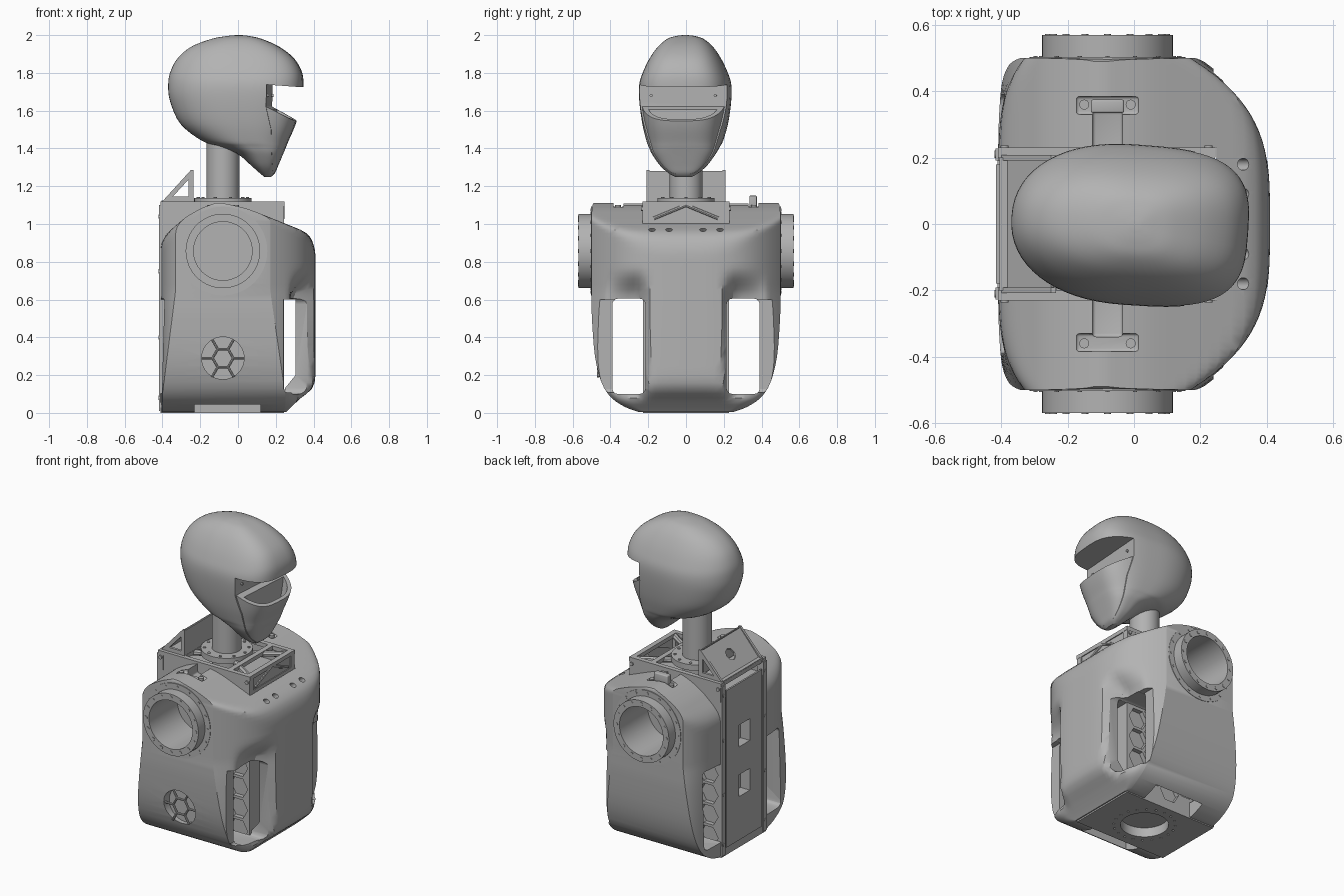
import bpy, bmesh, math
from mathutils import Vector, Matrix

cube = bpy.data.objects.get("Cube")
if cube:
    bpy.data.objects.remove(cube)

grey = bpy.data.materials.new("light_grey")
grey.use_nodes = True
grey.diffuse_color = (0.45, 0.45, 0.45, 1)
grey.node_tree.nodes["Principled BSDF"].inputs["Base Color"].default_value = (0.45, 0.45, 0.45, 1)


# ---- helpers ----
def finish(name, bm):
    bmesh.ops.recalc_face_normals(bm, faces=bm.faces)
    me = bpy.data.meshes.new(name)
    bm.to_mesh(me)
    bm.free()
    me.materials.append(grey)
    ob = bpy.data.objects.new(name, me)
    bpy.context.collection.objects.link(ob)
    return ob


def loft(name, rings, closed=False):
    bm = bmesh.new()
    loops = [[bm.verts.new(p) for p in r] for r in rings]
    n = len(loops[0])
    pairs = list(zip(loops, loops[1:]))
    if closed:
        pairs.append((loops[-1], loops[0]))
    else:
        bm.faces.new(loops[0])
        bm.faces.new(loops[-1])
    for a, b in pairs:
        for i in range(n):
            j = (i + 1) % n
            bm.faces.new((a[i], a[j], b[j], b[i]))
    return finish(name, bm)


def prism(name, pts, y0, y1):
    return loft(name, [[(x, y, z) for x, z in pts] for y in (y0, y1)])


def disc(x, z, r, n=64):
    return [(x + r * math.cos(math.tau * i / n), z + r * math.sin(math.tau * i / n)) for i in range(n)]


def tube(name, x, z, r_out, r_in, y0, y1):
    walls = ((r_out, y0), (r_out, y1), (r_in, y1), (r_in, y0))
    return loft(name, [[(px, y, pz) for px, pz in disc(x, z, r)] for r, y in walls], closed=True)


def box(name, lo, hi, bevel=0.0):
    bm = bmesh.new()
    bmesh.ops.create_cube(bm, size=1)
    for v in bm.verts:
        v.co = [l + (c + 0.5) * (h - l) for l, h, c in zip(lo, hi, v.co)]
    if bevel:
        bmesh.ops.bevel(bm, geom=bm.edges[:], offset=bevel, segments=3, affect='EDGES', profile=0.5)
    return finish(name, bm)


def rod(name, a, b, r, sides=48):
    a, b = Vector(a), Vector(b)
    bm = bmesh.new()
    bmesh.ops.create_cone(bm, cap_ends=True, segments=sides, radius1=r, radius2=r, depth=(b - a).length)
    turn = Vector((0, 0, 1)).rotation_difference(b - a).to_matrix().to_4x4()
    bm.transform(Matrix.Translation((a + b) / 2) @ turn)
    return finish(name, bm)


def cut(ob, tool, op='DIFFERENCE'):
    mod = ob.modifiers.new("cut", 'BOOLEAN')
    mod.object, mod.operation, mod.solver = tool, op, 'EXACT'
    bpy.context.view_layer.objects.active = ob
    bpy.ops.object.modifier_apply(modifier=mod.name)
    bpy.data.objects.remove(tool)


def spline(rows, steps):
    out = []
    for i in range(len(rows) - 1):
        p = [rows[max(0, min(len(rows) - 1, i + k))] for k in (-1, 0, 1, 2)]
        for t in (s / steps for s in range(steps)):
            out.append([b + t * ((c - a) + t * ((2 * a - 5 * b + 4 * c - d) + t * (3 * (b - c) + d - a))) / 2
                        for a, b, c, d in zip(*p)])
    return out + [list(rows[-1])]


def smin(a, b, k=0.05):
    h = max(k - abs(a - b), 0) / k
    return min(a, b) - h * h * k / 4


def ramp(a, b, v):
    t = max(0, min(1, (v - a) / (b - a)))
    return t * t * (3 - 2 * t)


# ---- torso shell: height, back limit, front limit, half width ----
torso_rows = [(.005, -.5, .255, .25), (.03, -.5, .28, .32), (.08, -.5, .335, .395), (.16, -.5, .43, .447),
              (.3, -.5, .5, .482), (.5, -.5, .5, .498), (.6, -.5, .5, .5), (.68, -.5, .5, .5), (.77, -.5, .5, .5),
              (.87, -.45, .43, .5), (.95, -.375, .365, .5), (1.0, -.32, .255, .5), (1.04, -.27, .155, .5),
              (1.08, -.2, .05, .498), (1.1, -.15, -.03, .495), (1.11, -.12, -.08, .49)]


def torso_ring(z, back, front, half):
    us = [math.sin(math.pi / 2 * (i / 24 - 1)) for i in range(49)]
    square = max(0, min(1, (.65 - z) / .55))  # corners get squarer towards the base
    bulge, tuck = .24 - .08 * square, .08 - .07 * square
    fr, bk = [], []
    for u in us:
        x = smin(.41 - bulge * abs(u) ** 3.4, front)
        # hollow beside the chest panel, under the shoulder
        dent = ramp(.77, .6, z) * ramp(.04, .16, z) * ramp(.19, .27, abs(u) * half)
        fr.append((x + (min(x, .275) - x) * dent, u * half, z))
        bk.insert(0, (-smin(.41 - tuck * abs(u) ** 5, -back), u * half, z))
    return fr + bk


shell = loft("torso_shell", [torso_ring(*r) for r in spline(torso_rows, 3)])
AX, AZ = -.08, .857
cut(shell, box("c", (-.6, -.231, -.1), (.248, .231, 1.3)))
cut(shell, prism("c", [(.24, .12), (.305, .2), (.305, .6), (.24, .6)], -.7, .7))
for s in (-1, 1):
    def span(a, b):
        return (min(s * a, s * b), max(s * a, s * b))
    y0, y1 = span(.215, .39)
    cut(shell, box("c", (-.6, y0, .1), (.6, y1, .605), .03))
    y0, y1 = span(.219, .7)
    cut(shell, box("c", (.245, y0, .107), (.7, y1, .597), .02))
    # bottom notch
    y0, y1 = span(.21, .345)
    cut(shell, box("c", (-.23, y0, -.1), (.12, y1, .15)))
    # arm socket, shoulder pocket, chest holes
    cut(shell, prism("c", disc(AX, AZ, .156), *span(.28, .7)))
    y0, y1 = span(.2, .34)
    cut(shell, box("c", (-.125, y0, 1.05), (-.035, y1, 1.2), .01))
    y0, y1 = span(.33, .385)
    cut(shell, box("c", (-.175, y0, 1.085), (.015, y1, 1.2), .01))
    for y in (.09, .18):
        cut(shell, rod("c", (.28, s * y, .92), (.42, s * y, 1.06), .018, 20))

# ---- arm collars with bolts ----
for s, side in ((-1, "right"), (1, "left")):
    tube(side + "_arm_flange", AX, AZ, .235, .155, s * .44, s * .503)
    tube(side + "_arm_collar", AX, AZ, .197, .155, s * .44, s * .57)
    for (bx, bz), (fx, fz) in zip(disc(AX, AZ, .177, 16), disc(AX, AZ, .217, 16)):
        rod(side + "_collar_bolt", (bx, s * .56, bz), (bx, s * .573, bz), .011, 12)
        rod(side + "_flange_bolt", (fx, s * .5, fz), (fx, s * .506, fz), .007, 10)
    for px in (-.15, -.01):
        rod(side + "_shoulder_bolt", (px, s * .36, 1.07), (px, s * .36, 1.1), .015, 16)
box("left_shoulder_peg", (-.13, .335, 1.08), (-.03, .375, 1.15), .006)

# ---- side port with hexagon lattice, right side only ----
cut(shell, prism("c", disc(AX, .29, .112), -.6, -.42))
prism("port_back", disc(AX, .29, .113), -.425, -.40)
inner, outer = disc(AX, .29, .055, 6), disc(AX, .29, .115, 6)
for i in range(6):
    (ax, az), (bx, bz), (cx, cz) = inner[i], inner[(i + 1) % 6], outer[i]
    rod("port_hexagon", (ax, -.465, az), (bx, -.465, bz), .007, 8)
    rod("port_spoke", (ax, -.465, az), (cx, -.465, cz), .007, 8)

# ---- inner frame box ----
frame = box("inner_frame", (-.411, -.228, 0), (.243, .228, 1.02))
cut(frame, rod("c", (AX, 0, -.1), (AX, 0, .06), .14, 64))
for z in (.4, .72):
    cut(frame, box("c", (-.5, -.055, z - .07), (-.35, .055, z + .07)))
for s in (-1, 1):
    for col in range(5):
        for row in range(4):
            x, z = -.32 + col * .12, .12 + row * .135 + (col % 2) * .067
            ends = sorted((s * .2, s * .26))
            cut(frame, prism("c", disc(x, z, .068, 6), *ends))
for x, y in disc(AX, 0, .18, 20):
    cut(frame, rod("c", (x, y, -.02), (x, y, .01), .007, 8))

# ---- back door with two windows ----
door = box("back_door", (-.416, -.18, .05), (-.405, .18, 1.06))
for z in (.4, .72):
    cut(door, box("c", (-.5, -.055, z - .07), (-.3, .055, z + .07)))
for s in (-1, 1):
    box("back_rail", (-.417, s * .21 - .018, .01), (-.405, s * .21 + .018, 1.1))
    for z in (.08, .4, .75, 1.04):
        rod("back_bolt", (-.41, s * .21, z), (-.42, s * .21, z), .011, 12)

# ---- top truss ----
box("truss_front_plate", (.228, -.225, 1.0), (.238, .225, 1.11))
for s in (-1, 1):
    box("truss_side_rail", (-.41, s * .215 - .015, 1.095), (.245, s * .215 + .015, 1.12))
    box("truss_side_plate", (-.41, s * .222 - .007, 1.0), (.24, s * .222 + .007, 1.11))
    for x in (-.39, .225):
        box("truss_post", (x - .018, s * .21 - .02, 1.0), (x + .018, s * .21 + .02, 1.11))
        rod("truss_diagonal", (x, s * .2, 1.1), (AX, 0, 1.1), .018, 8)
        rod("truss_bolt", (x, s * .22, 1.08), (x, s * .237, 1.08), .012, 12)
    rod("truss_front_brace", (.236, s * .17, 1.03), (.236, 0, 1.1), .01, 8)
for x in (-.39, -.25, .09, .228):
    box("truss_cross_rail", (x - .016, -.22, 1.095), (x + .016, .22, 1.12))
box("truss_back_deck", (-.405, -.2, 1.1), (-.25, .2, 1.125))

# ---- slanted bracket behind the neck, its plate pierced by a hole ----
def plate_ring(hole, depth):
    pts = []
    for c, s in disc(0, 0, 1, 8):
        u, v = (c * .19, s * .36) if hole else [max(-1, min(1, 2 * k)) if abs(k) > .1 else 0 for k in (c, s)]
        pts.append((-.318 + .0675 * v + .76 * depth, .2 * u, 1.2 + .08 * v - .64 * depth))
    return pts


loft("bracket_plate", [plate_ring(h, d) for h, d in ((0, 0), (0, .012), (1, .012), (1, 0))], closed=True)
box("bracket_wall", (-.243, -.2, 1.12), (-.236, .2, 1.28))
for s in (-1, 1):
    gusset = prism("bracket_gusset", [(-.4, 1.12), (-.25, 1.285), (-.235, 1.285), (-.235, 1.12)],
                   s * .2 - .008, s * .2 + .008)
    cut(gusset, prism("c", [(-.345, 1.145), (-.262, 1.235), (-.262, 1.145)], s * .2 - .05, s * .2 + .05))

# ---- neck ----
rod("neck", (AX, 0, 1.02), (AX, 0, 1.5), .087, 64)
rod("neck_flange", (AX, 0, 1.1), (AX, 0, 1.137), .152, 64)
for x, y in disc(AX, 0, .13, 10):
    rod("neck_bolt", (x, y, 1.13), (x, y, 1.142), .009, 10)

# ---- head: height, back, front, half width ----
head_rows = [(1.25, .14, .175, .045), (1.27, .115, .195, .08), (1.31, .07, .212, .125), (1.37, .0, .237, .168),
             (1.41, -.1, .254, .188), (1.44, -.19, .266, .201), (1.53, -.305, .304, .224), (1.65, -.36, .335, .24),
             (1.74, -.37, .345, .24), (1.81, -.357, .335, .218), (1.88, -.318, .293, .184),
             (1.94, -.245, .215, .142), (1.98, -.14, .125, .095), (1.995, -.06, .06, .05), (2.0, -.01, .02, .012)]


def head_ring(z, back, front, half, squeeze):
    mid, reach, pts = (back + front) / 2, (front - back) / 2, []
    for c, s in disc(0, 0, 1):
        n = 3.2 if c > 0 else 2.2
        pts.append((mid + reach * math.copysign(abs(c) ** (2 / n), c),
                    squeeze * half * math.copysign(abs(s) ** (2 / n), s), z))
    return pts


def head_loft(name, squeeze):
    return loft(name, [head_ring(*r, squeeze) for r in spline(head_rows, 4)])


helmet = head_loft("helmet", 1)
cut(helmet, prism("c", [(.168, 1.738), (.6, 1.705), (.6, 1.1), (.19, 1.1), (.19, 1.5), (.165, 1.62)], -.5, .5))
jaw = head_loft("jaw", .96)
cut(jaw, prism("c", [(.15, 1.63), (.31, 1.545), (.6, 1.4), (.6, 1.1), (.15, 1.1)], -.5, .5), 'INTERSECT')
# hollow behind the chin
hollow = head_loft("c", .86)
hollow.data.transform(Matrix.Translation((-.02, 0, 0)))
cut(hollow, prism("c", [(.195, 1.7), (.5, 1.7), (.5, 1.43), (.195, 1.43)], -.5, .5), 'INTERSECT')
cut(jaw, hollow)
studs = [rod("visor_stud", (.16, s * .17, 1.68), (.176, s * .17, 1.68), .008, 12) for s in (-1, 1)]
pivot = Matrix.Translation((-.04, 0, 0))
turn = pivot @ Matrix.Rotation(math.radians(-4), 4, 'Z') @ pivot.inverted()
for ob in [helmet, jaw] + studs:
    ob.data.transform(turn)

# ---- smooth shading with crisp edges ----
for ob in bpy.context.collection.objects:
    if ob.type == 'MESH' and grey.name in ob.data.materials:
        bpy.ops.object.select_all(action='DESELECT')
        ob.select_set(True)
        bpy.context.view_layer.objects.active = ob
        bpy.ops.object.shade_smooth_by_angle(angle=math.radians(32))
